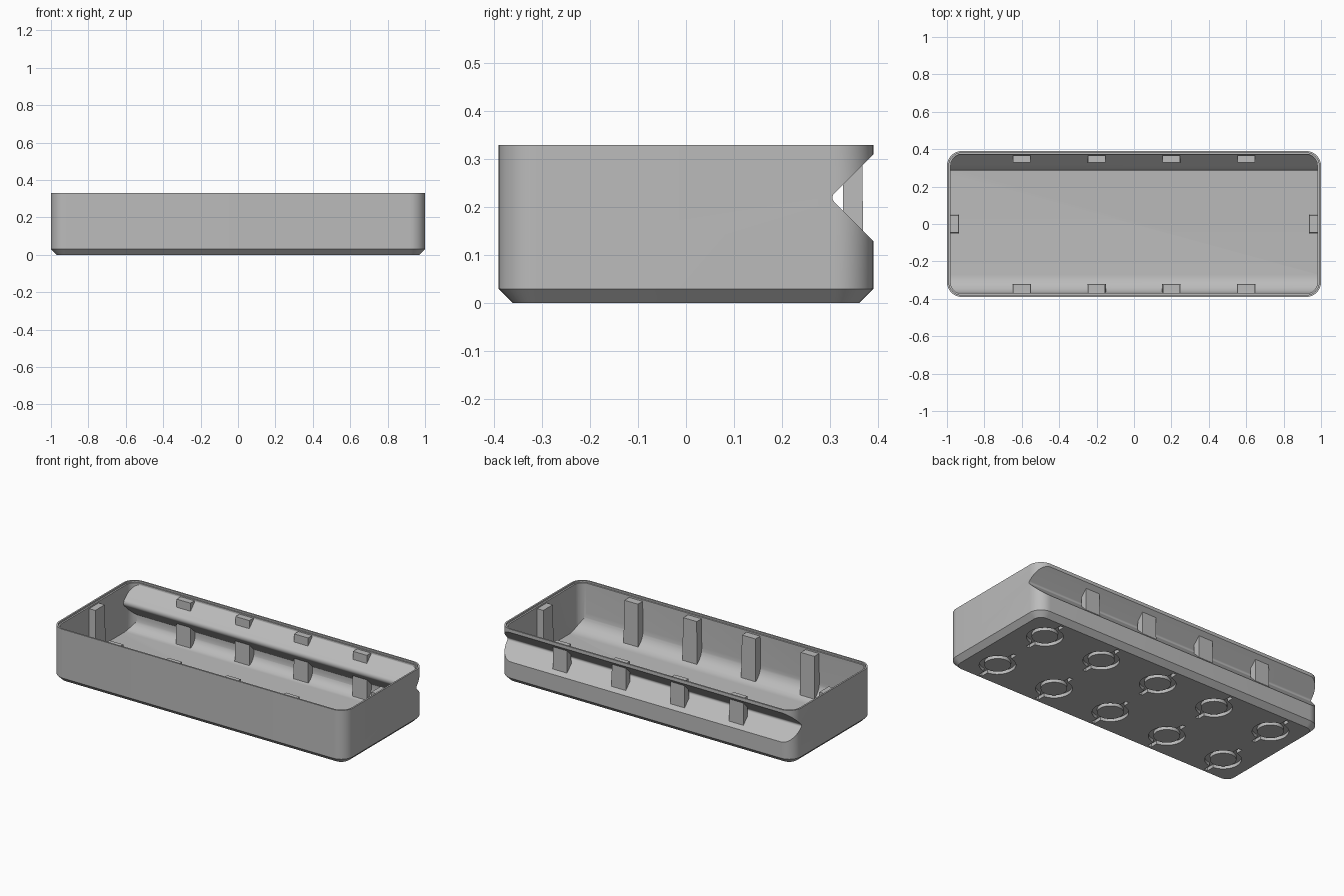
import bpy, bmesh, math
from mathutils import Vector

if "Cube" in bpy.data.objects:
    bpy.data.objects.remove(bpy.data.objects["Cube"])

plastic = bpy.data.materials.new("grey plastic")
plastic.use_nodes = True
GREY = (0.5, 0.5, 0.5, 1)
plastic.diffuse_color = GREY
plastic.node_tree.nodes["Principled BSDF"].inputs["Base Color"].default_value = GREY


def rounded(points, n=10):
    """Polygon from (a, b, radius) corners, each corner rounded by an arc."""
    out = []
    for i, (a, b, r) in enumerate(points):
        p = Vector((a, b))
        if r == 0:
            out.append(p)
            continue
        u = (Vector(points[i - 1][:2]) - p).normalized()
        v = (Vector(points[(i + 1) % len(points)][:2]) - p).normalized()
        half = u.angle(v) / 2
        centre = p + (u + v).normalized() * (r / math.sin(half))
        start = p + u * (r / math.tan(half)) - centre
        end = p + v * (r / math.tan(half)) - centre
        sweep = math.pi - 2 * half
        for k in range(n + 1):
            t = k / n
            out.append(centre + (start * math.sin((1 - t) * sweep)
                                 + end * math.sin(t * sweep)) / math.sin(sweep))
    return out


def outline(hx, hy, r):
    return rounded([(-hx, -hy, r), (hx, -hy, r), (hx, hy, r), (-hx, hy, r)])


def loft(name, loops, closed=False):
    """Skin through loops of equal length; cap the ends unless closed."""
    bm = bmesh.new()
    rows = [[bm.verts.new(p) for p in loop] for loop in loops]
    pairs = list(zip(rows, rows[1:])) + ([(rows[-1], rows[0])] if closed else [])
    for a, b in pairs:
        for i in range(len(a)):
            j = (i + 1) % len(a)
            bm.faces.new((a[i], a[j], b[j], b[i]))
    if not closed:
        bm.faces.new(rows[0])
        bm.faces.new(rows[-1])
    bmesh.ops.recalc_face_normals(bm, faces=bm.faces)
    mesh = bpy.data.meshes.new(name)
    bm.to_mesh(mesh)
    bm.free()
    mesh.materials.append(plastic)
    obj = bpy.data.objects.new(name, mesh)
    bpy.context.collection.objects.link(obj)
    return obj


def at_z(pts, z):
    return [(p.x, p.y, z) for p in pts]


def along_x(name, pts, hx):
    return loft(name, [[(x, p.x, p.y) for p in pts] for x in (-hx, hx)])


def block(name, x0, x1, y0, y1, z0, z1, taper=0):
    """Box whose top may be narrower in x and y."""
    def rect(z, t):
        return [(x0 + t, y0 + t, z), (x1 - t, y0 + t, z),
                (x1 - t, y1 - t, z), (x0 + t, y1 - t, z)]
    return loft(name, [rect(z0, 0), rect(z1, taper)])


def combine(target, tool, operation):
    mod = target.modifiers.new("combine", "BOOLEAN")
    mod.operation, mod.solver, mod.object = operation, "EXACT", tool
    bpy.context.view_layer.objects.active = target
    bpy.ops.object.modifier_apply(modifier=mod.name)
    bpy.data.objects.remove(tool)


H = 0.33
WALL = 0.02

# Outer shell with chamfered foot
tray = loft("tray", [at_z(outline(0.97, 0.36, 0.05), 0),
                     at_z(outline(1, 0.39, 0.08), 0.03),
                     at_z(outline(1, 0.39, 0.08), H)])

# V groove along the back
combine(tray, along_x("groove_cutter", rounded([
    (0.46, 0.38, 0), (0.30, 0.22, 0.012), (0.46, 0.06, 0)]), 1.1), "DIFFERENCE")

# Cavity: curved floor edges, ridge behind the groove, rounded corners
cavity = along_x("cavity_cutter", rounded([
    (-0.37, 0.035, 0.1), (0.37, 0.035, 0.07), (0.37, 0.122, 0.01),
    (0.277, 0.215, 0.025), (0.372, 0.31, 0.01), (0.372, 0.4, 0), (-0.37, 0.4, 0)]),
    1 - WALL)
combine(cavity, loft("cavity_outline", [
    at_z(outline(0.98, 0.373, 0.06), z) for z in (0, 0.5)]), "INTERSECT")
combine(tray, cavity, "DIFFERENCE")

# Small step inside the rim
combine(tray, loft("rim_cutter", [
    at_z(outline(0.99, 0.38, 0.07), z) for z in (0.32, 0.4)]), "DIFFERENCE")

# Recessed rings with two slots each under the floor
DEPTH = 0.02
for cx in (-0.8, -0.4, 0, 0.4, 0.8):
    for cy in (-0.2, 0.2):
        loops = [[(cx + r * math.cos(k * math.tau / 40),
                   cy + r * math.sin(k * math.tau / 40), z) for k in range(40)]
                 for r, z in ((0.1, -0.1), (0.1, DEPTH), (0.072, DEPTH), (0.072, -0.1))]
        combine(tray, loft("ring_cutter", loops, closed=True), "DIFFERENCE")
        for s in (-1, 1):
            y0, y1 = sorted((cy + s * 0.09, cy + s * 0.145))
            combine(tray, block("slot_cutter", cx - 0.012, cx + 0.012,
                                y0, y1, -0.1, DEPTH), "DIFFERENCE")

bpy.ops.object.select_all(action="DESELECT")
tray.select_set(True)
bpy.context.view_layer.objects.active = tray
bpy.ops.object.shade_smooth_by_angle(angle=math.radians(30))

# Ribs: front row, back row crossing the groove, and one on each end
for i, x in enumerate((-0.6, -0.2, 0.2, 0.6)):
    block(f"front_rib_{i + 1}", x - 0.05, x + 0.05, -0.375, -0.32, 0.03, 0.31, 0.004)
    block(f"back_rib_{i + 1}", x - 0.05, x + 0.05, 0.325, 0.37, 0.03, 0.315, 0.003)
for side, s in (("left", 1), ("right", -1)):
    x0, x1 = sorted((s * 0.985, s * 0.935))
    block(f"{side}_rib", x0, x1, -0.05, 0.05, 0.03, 0.31, 0.004)
